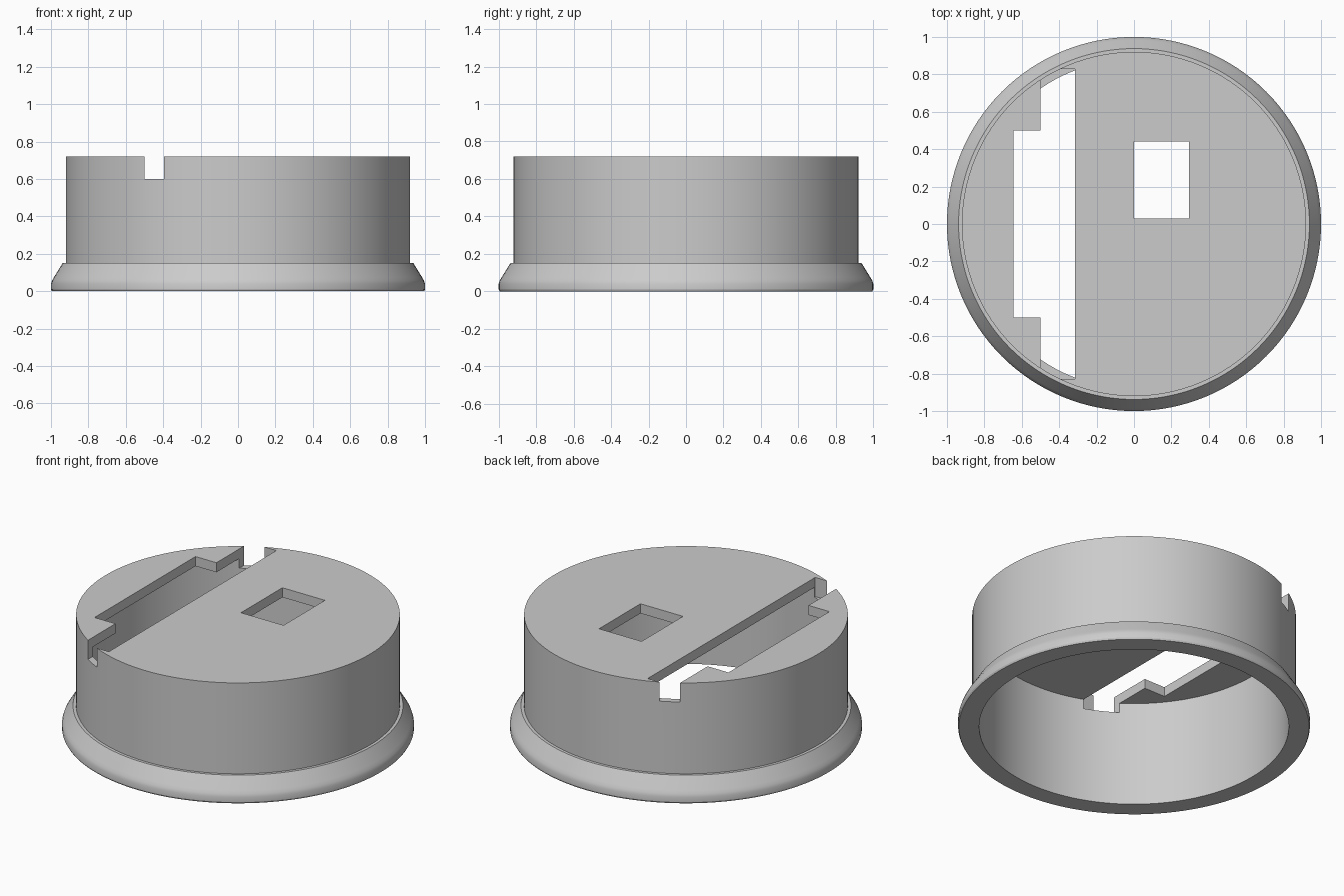
import bpy
import bmesh
import math

if "Cube" in bpy.data.objects:
    bpy.data.objects.remove(bpy.data.objects["Cube"], do_unlink=True)

SEGMENTS = 128
TOP = 0.72

grey = bpy.data.materials.new("plain grey")
grey.use_nodes = True
grey.diffuse_color = (0.6, 0.6, 0.6, 1)
grey.node_tree.nodes["Principled BSDF"].inputs["Base Color"].default_value = (0.6, 0.6, 0.6, 1)


def add_object(name, bm):
    bmesh.ops.recalc_face_normals(bm, faces=bm.faces)
    mesh = bpy.data.meshes.new(name)
    bm.to_mesh(mesh)
    bm.free()
    mesh.materials.append(grey)
    obj = bpy.data.objects.new(name, mesh)
    bpy.context.collection.objects.link(obj)
    return obj


def lathe(name, profile):
    """Revolve an (r, z) outline that starts and ends on the axis."""
    bm = bmesh.new()
    rings = []
    for r, z in profile:
        if r == 0:
            rings.append([bm.verts.new((0, 0, z))] * SEGMENTS)
        else:
            angles = [2 * math.pi * i / SEGMENTS for i in range(SEGMENTS)]
            rings.append([bm.verts.new((r * math.cos(a), r * math.sin(a), z)) for a in angles])
    for low, high in zip(rings, rings[1:]):
        for i in range(SEGMENTS):
            j = (i + 1) % SEGMENTS
            corners = dict.fromkeys((low[i], low[j], high[j], high[i]))
            bm.faces.new(list(corners))
    return add_object(name, bm)


def prism(name, outline, bottom, height):
    bm = bmesh.new()
    face = bm.faces.new([bm.verts.new((x, y, bottom)) for x, y in outline])
    grown = bmesh.ops.extrude_face_region(bm, geom=[face])
    verts = [v for v in grown["geom"] if isinstance(v, bmesh.types.BMVert)]
    bmesh.ops.translate(bm, vec=(0, 0, height), verts=verts)
    return add_object(name, bm)


# Hollow cap: ceiling, bore, flared foot, outer wall, top
cap = lathe("cap", [
    (0, 0.66), (0.88, 0.66), (0.88, 0), (0.995, 0), (1, 0.01),
    (1, 0.04), (0.994, 0.058), (0.984, 0.075), (0.938, 0.15),
    (0.92, 0.15), (0.92, TOP), (0, TOP),
])

# Stepped slot, which also notches the wall, and the rectangular window
half = [(-0.315, 0.83), (-0.5, 0.83), (-0.5, 0.5), (-0.645, 0.5)]
slot = half + [(x, -y) for x, y in reversed(half)]
window = [(0, 0.03), (0.295, 0.03), (0.295, 0.44), (0, 0.44)]

bpy.context.view_layer.objects.active = cap
for name, outline in (("slot_cutter", slot), ("window_cutter", window)):
    cutter = prism(name, outline, 0.6, 0.3)
    cutter.hide_render = True
    cut = cap.modifiers.new(name, "BOOLEAN")
    cut.operation = "DIFFERENCE"
    cut.solver = "EXACT"
    cut.object = cutter
    bpy.ops.object.modifier_apply(modifier=cut.name)
    bpy.data.objects.remove(cutter, do_unlink=True)

# Smooth round walls with crisp edges
bpy.ops.object.select_all(action="DESELECT")
cap.select_set(True)
bpy.ops.object.shade_smooth_by_angle(angle=math.radians(25))
